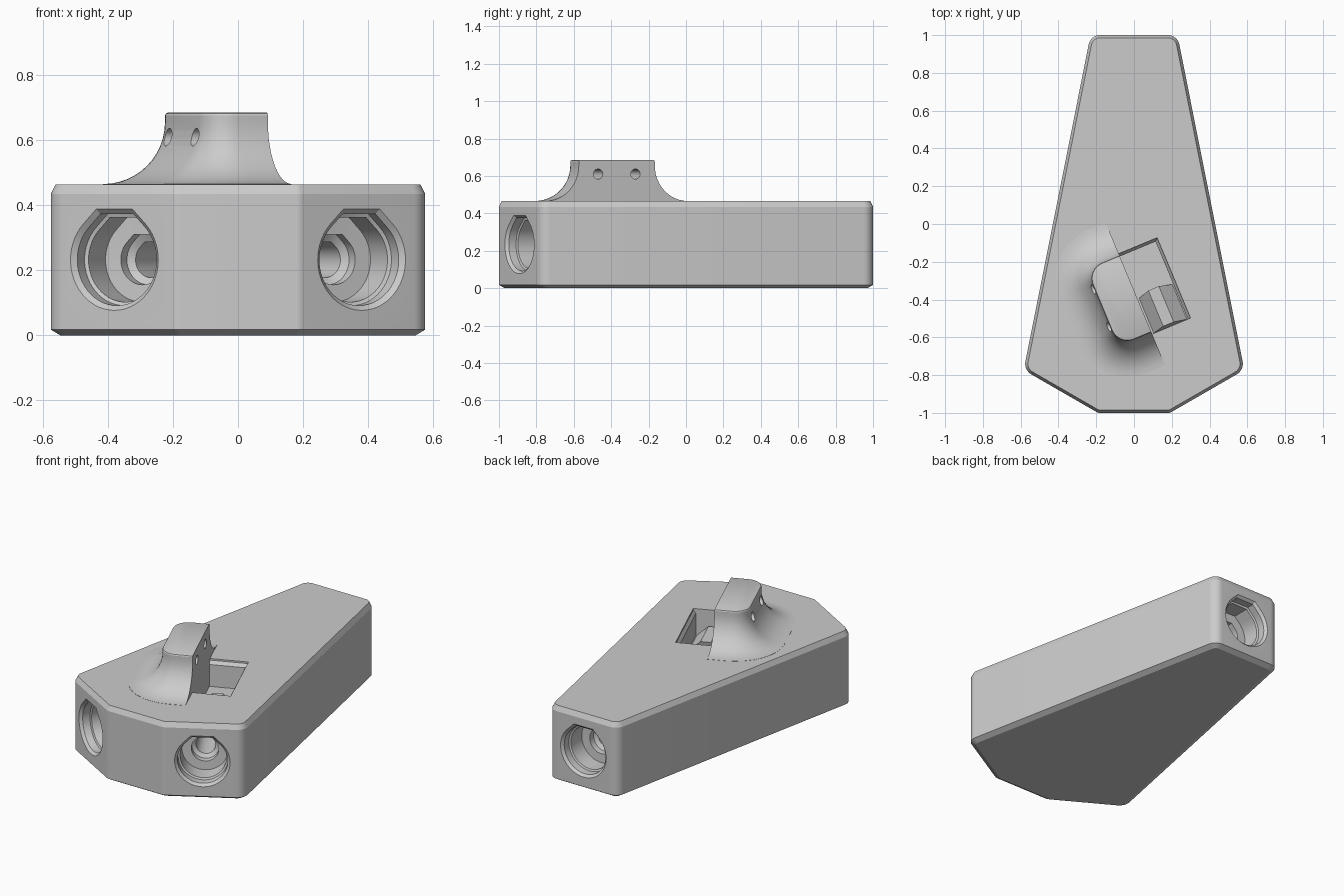
import bpy, bmesh
from math import sin, cos, radians, pi, sqrt
from mathutils import Matrix, Vector

cube = bpy.data.objects.get("Cube")
if cube:
    bpy.data.objects.remove(cube, do_unlink=True)

grey = bpy.data.materials.new("plain_grey")
grey.use_nodes = True
grey.diffuse_color = (0.6, 0.6, 0.6, 1)
grey.node_tree.nodes["Principled BSDF"].inputs["Base Color"].default_value = (0.6, 0.6, 0.6, 1)


def rounded(poly, radii, grow, steps=8):
    """Anticlockwise polygon with rounded corners, grown outward by an offset."""
    pts = []
    for i, (corner, r) in enumerate(zip(poly, radii)):
        p = Vector(corner)
        d1 = (p - Vector(poly[i - 1])).normalized()
        d2 = (Vector(poly[(i + 1) % len(poly)]) - p).normalized()
        n1, n2 = Vector((d1.y, -d1.x)), Vector((d2.y, -d2.x))
        centre = p - (n1 + n2) * (r / (1 + n1.dot(n2)))
        for k in range(steps + 1):
            n = n1.slerp(n2, k / steps)
            pts.append(centre + n * (r + grow))
    return pts


def loft(name, rings, matrix=Matrix(), cut_at_y=None):
    """Closed solid through rings of equal point count."""
    bm = bmesh.new()
    rows = [[bm.verts.new(p) for p in ring] for ring in rings]
    count = len(rows[0])
    for a, b in zip(rows, rows[1:]):
        for i in range(count):
            j = (i + 1) % count
            bm.faces.new((a[i], a[j], b[j], b[i]))
    bm.faces.new(rows[0])
    bm.faces.new(rows[-1])
    if cut_at_y is not None:
        cut = bmesh.ops.bisect_plane(bm, geom=bm.verts[:] + bm.edges[:] + bm.faces[:],
                                     plane_co=(0, cut_at_y, 0), plane_no=(0, 1, 0), clear_outer=True)
        edges = [e for e in cut["geom_cut"] if isinstance(e, bmesh.types.BMEdge)]
        bmesh.ops.holes_fill(bm, edges=edges, sides=0)
    bmesh.ops.recalc_face_normals(bm, faces=bm.faces[:])
    bm.transform(matrix)
    mesh = bpy.data.meshes.new(name)
    bm.to_mesh(mesh)
    bm.free()
    mesh.materials.append(grey)
    obj = bpy.data.objects.new(name, mesh)
    bpy.context.collection.objects.link(obj)
    return obj


def carve(target, cutter):
    mod = target.modifiers.new("carve", "BOOLEAN")
    mod.operation = "DIFFERENCE"
    mod.solver = "EXACT"
    mod.object = cutter
    bpy.context.view_layer.objects.active = target
    bpy.ops.object.modifier_apply(modifier=mod.name)
    bpy.data.objects.remove(cutter, do_unlink=True)


def box_ring(u0, u1, v0, v1, z):
    return [(u0, v0, z), (u1, v0, z), (u1, v1, z), (u0, v1, z)]


def teardrop(r, depth):
    """Circle with a 45 degree, flat-topped roof."""
    pts = [(r * cos(a), depth, r * sin(a))
           for a in (pi * 0.75 + pi * 1.5 * k / 40 for k in range(41))]
    t = r * (sqrt(2) - 1)
    return pts + [(t, depth, r), (-t, depth, r)]


# Body: tapered block with rounded corners and chamfered rims
outline = [(-0.19, -1), (0.19, -1), (0.584, -0.773), (0.23, 1), (-0.23, 1), (-0.584, -0.773)]
corner_radii = [0.04, 0.04, 0.065, 0.06, 0.06, 0.065]
body = loft("body", [[(p.x, p.y, z) for p in rounded(outline, corner_radii, grow)]
                     for z, grow in ((0, -0.03), (0.018, 0), (0.435, 0), (0.465, -0.015))])

# Stepped bores: two at the front, one at the back, meeting inside
steps = [(-0.01, 0.165), (0.015, 0.141), (0.06, 0.141), (0.065, 0.13),
         (0.17, 0.13), (0.172, 0.077), (0.21, 0.077), (0.225, 0.055)]
for x, y, angle, length in ((0.38, -0.89, 30, 0.78), (-0.38, -0.89, -30, 0.78), (0, 1, 180, 1.25)):
    place = Matrix.Translation((x, y, 0.233)) @ Matrix.Rotation(radians(angle), 4, "Z")
    rings = [teardrop(r, d) for d, r in steps + [(length, 0.055)]]
    carve(body, loft("bore_cutter", rings, place))

# Slanted pocket in the top, beside the hood
turn = Matrix.Translation((0.0075, -0.37, 0)) @ Matrix.Rotation(radians(-67.4), 4, "Z")
carve(body, loft("pocket_cutter", [box_ring(-0.215, 0.23, 0, 0.205, 0.3),
                                   box_ring(-0.215, 0.23, 0, 0.205, 0.435),
                                   box_ring(-0.23, 0.23, 0, 0.22, 0.455),
                                   box_ring(-0.23, 0.23, 0, 0.22, 0.5)], turn))
wedge = loft("pocket_wedge", [box_ring(0.03, 0.23, 0.005, 0.205, 0.295),
                              box_ring(0.01, 0.215, 0.07, 0.13, 0.37)], turn)

# Hood: half of a rounded post that flares into the body
flare = 0.19
levels = [(0.463, flare)]
for k in range(13):
    a = pi / 2 * k / 12
    levels.append((0.466 + flare * (1 - cos(a)), flare * (1 - sin(a))))
levels += [(0.677, 0), (0.683, -0.003), (0.686, -0.01)]
post = [(-0.22, -0.19), (0.22, -0.19), (0.22, 0.19), (-0.22, 0.19)]
hood = loft("hood", [[(p.x, p.y, z) for p in rounded(post, [0.09] * 4, grow)]
                     for z, grow in levels], turn, cut_at_y=0)

# Two round holes through the hood
for u in (-0.108, 0.108):
    rings = [[(u + 0.027 * cos(pi * k / 12), v, 0.61 + 0.027 * sin(pi * k / 12)) for k in range(24)]
             for v in (-0.5, 0.1)]
    carve(hood, loft("hole_cutter", rings, turn))

# Smooth curved parts, keep edges sharp
for obj in (body, hood):
    bpy.ops.object.select_all(action="DESELECT")
    obj.select_set(True)
    bpy.context.view_layer.objects.active = obj
    bpy.ops.object.shade_smooth_by_angle(angle=radians(25))
